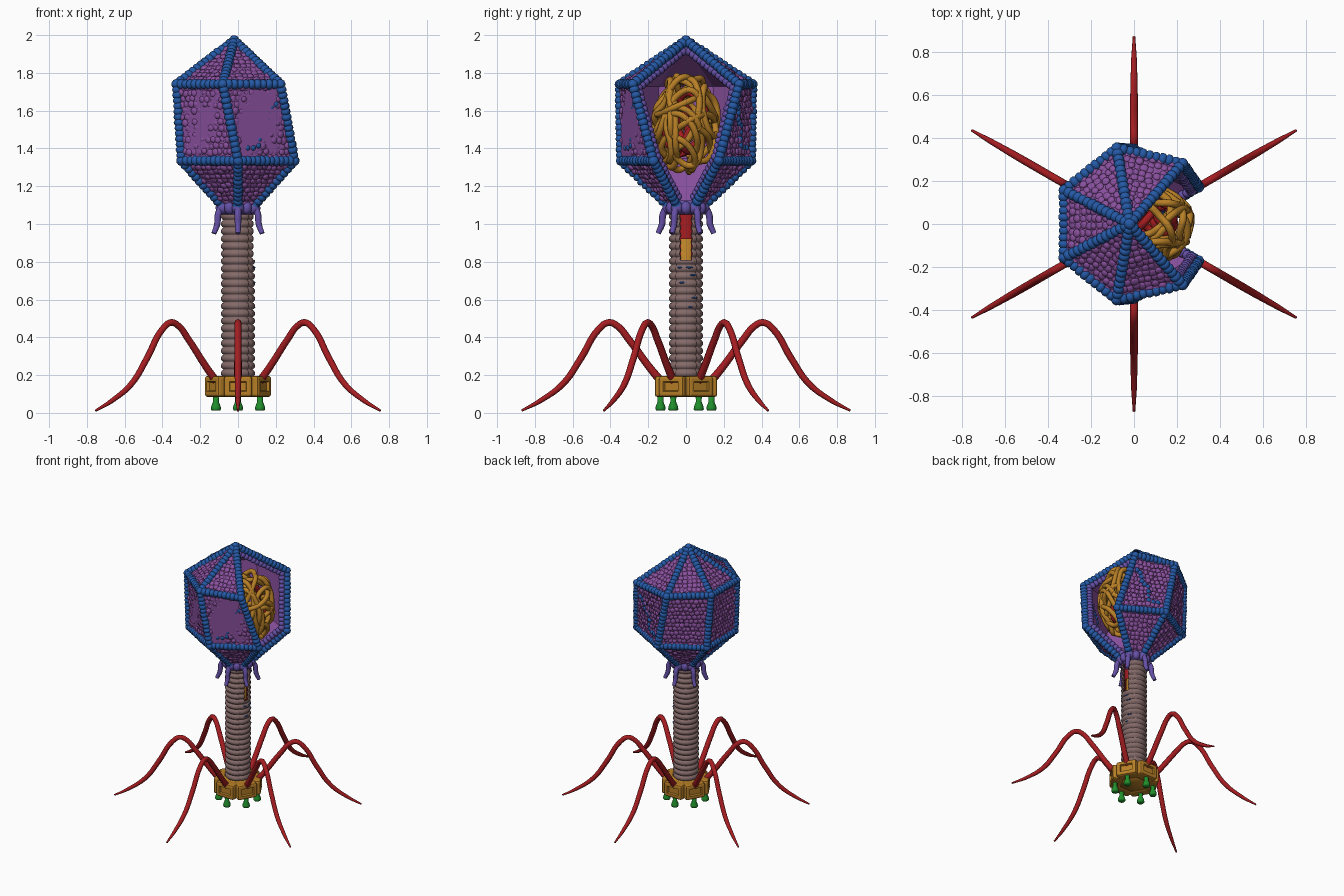
import bpy, bmesh, math, random
from mathutils import Vector, Matrix

if "Cube" in bpy.data.objects:
    bpy.data.objects.remove(bpy.data.objects["Cube"])

random.seed(4)
D = math.radians


def mat(name, *c):
    m = bpy.data.materials.new(name)
    m.diffuse_color = (*c, 1)
    m.use_nodes = True
    m.node_tree.nodes["Principled BSDF"].inputs["Base Color"].default_value = m.diffuse_color
    return m


PURPLE = mat("purple", 0.25, 0.08, 0.34)
BLUE = mat("blue", 0.018, 0.1, 0.38)
SLATE = mat("slate violet", 0.13, 0.08, 0.38)
TAUPE = mat("taupe", 0.23, 0.145, 0.14)
RED = mat("red", 0.38, 0.012, 0.015)
GOLD = mat("gold", 0.48, 0.215, 0.02)
GREEN = mat("green", 0.015, 0.28, 0.025)


def add(name, verts, faces, m, smooth=True):
    me = bpy.data.meshes.new(name)
    me.from_pydata([tuple(v) for v in verts], [], faces)
    me.materials.append(m)
    ob = bpy.data.objects.new(name, me)
    bpy.context.collection.objects.link(ob)
    me.polygons.foreach_set("use_smooth", [smooth] * len(me.polygons))
    return ob


def ico(sub):
    bm = bmesh.new()
    bmesh.ops.create_icosphere(bm, subdivisions=sub, radius=1)
    out = [v.co.copy() for v in bm.verts], [[v.index for v in f.verts] for f in bm.faces]
    bm.free()
    return out


BALL_V, BALL_F = ico(2)


def blobs(name, items, m):
    """items: (centre, axis, tangential radius, axial radius)"""
    vs, fs = [], []
    for c, axis, rt, ra in items:
        q = Vector(axis).to_track_quat('Z', 'Y').to_matrix()
        mx = q @ Matrix.Diagonal((rt, rt, ra))
        n = len(vs)
        vs += [mx @ v + Vector(c) for v in BALL_V]
        fs += [[i + n for i in f] for f in BALL_F]
    return add(name, vs, fs, m)


def tube(name, pts, radius, m, radii=None, closed=False, res=6):
    cu = bpy.data.curves.new(name, 'CURVE')
    cu.dimensions = '3D'
    cu.bevel_depth, cu.bevel_resolution, cu.resolution_u = radius, 2, res
    cu.use_fill_caps = True
    sp = cu.splines.new('BEZIER')
    sp.bezier_points.add(len(pts) - 1)
    for i, (b, p) in enumerate(zip(sp.bezier_points, pts)):
        b.co = p
        b.handle_left_type = b.handle_right_type = 'AUTO'
        b.radius = radii[i] if radii else 1
    sp.use_cyclic_u = closed
    cu.materials.append(m)
    ob = bpy.data.objects.new(name, cu)
    bpy.context.collection.objects.link(ob)
    return ob


def revolve(name, prof, m, n=48, hole=None, dip=None):
    """Lathe (r, z) points about z, leaving out faces where hole(angle, z)."""
    vs, fs = [], []
    for r, z in prof:
        for k in range(n):
            a = 2 * math.pi * k / n
            rr = r - (dip(a) if dip else 0)
            vs.append((rr * math.cos(a), rr * math.sin(a), z))
    for j in range(len(prof) - 1):
        for k in range(n):
            a = (2 * math.pi * (k + .5) / n + math.pi) % (2 * math.pi) - math.pi
            if hole and hole(a, (prof[j][1] + prof[j + 1][1]) / 2):
                continue
            k2 = (k + 1) % n
            fs.append((j * n + k, j * n + k2, (j + 1) * n + k2, (j + 1) * n + k))
    return add(name, vs, fs, m)


def polar(r, deg, z):
    return Vector((r * math.cos(D(deg)), r * math.sin(D(deg)), z))


# --- Head frame: seven-sided upper ring (one corner missing), six-sided lower ring
apex = Vector((-0.02, 0, 1.972))
upper = [polar(0.36, 360 / 7 * (i + 1), 1.74) for i in range(6)]
lower = [polar(0.345, 30 + 60 * i, 1.335) for i in range(6)]
neck = [polar(0.10, 30 + 60 * i, 1.1) for i in range(6)]

# Head wall panels
vs = upper + lower + neck + [apex]
fs = []
for i in range(5):
    fs += [(i, i + 1, 18), (6 + i, 7 + i, i + 1, i), (12 + i, 13 + i, 7 + i, 6 + i)]
wall = add("head_wall", vs, fs, PURPLE, False)
sol = wall.modifiers.new("thickness", 'SOLIDIFY')
sol.thickness, sol.offset = 0.03, -1


# Pebbled panel surface
def pebbles(bl, br, tr, tl, step=0.03):
    out = []
    nrm = (br - bl).cross((tl + tr) / 2 - bl).normalized()
    rows = int(((tl + tr) / 2 - (bl + br) / 2).length / step)
    for j in range(rows):
        v = (j + .5) / rows
        L, R = bl.lerp(tl, v), br.lerp(tr, v)
        n = int((R - L).length / step)
        for k in range(n):
            u = (k + .5 + (.25 if j % 2 else -.25)) / n
            p = L.lerp(R, u) + Vector([random.uniform(-.005, .005) for _ in range(3)])
            out.append((p, nrm, random.uniform(.016, .021), random.uniform(.007, .011)))
    return out


items = []
for i in range(5):
    items += pebbles(upper[i], upper[i + 1], apex, apex)
    items += pebbles(lower[i], lower[i + 1], upper[i + 1], upper[i])
    items += pebbles(neck[i], neck[i + 1], lower[i + 1], lower[i])
blobs("head_pebbles", items, PURPLE)

# Beaded ribs along every edge
edges = []
for i in range(6):
    edges += [(apex, upper[i]), (upper[i], lower[i]), (lower[i], neck[i])]
    if i < 5:
        edges += [(upper[i], upper[i + 1]), (lower[i], lower[i + 1])]


def beads(a, b, r, step=0.03):
    n = max(2, round((b - a).length / step))
    return [(a.lerp(b, k / n), b - a, r * random.uniform(.93, 1.07), r * .85) for k in range(n + 1)]


items = []
for a, b in edges:
    items += beads(a, b, 0.027)
# broken bead trails on the two panels beside the opening
for i, flip in ((0, True), (4, False)):
    for u, v in ((.2, .17), (.3, .17), (.4, .2), (.44, .28), (.46, .37), (.5, .46),
                 (.58, .5), (.66, .55), (.7, .63), (.76, .7), (.85, .74)):
        u = 1 - u if flip else u
        p = lower[i].lerp(lower[i + 1], u).lerp(upper[i].lerp(upper[i + 1], u), v)
        items.append((p, (p.x, p.y, 0), .019, .018))
blobs("head_ribs", items, BLUE)

# Inner lip of the opening
items = []
centre = Vector((-0.03, 0, 1.54))
for i in (0, 5):
    path = [centre.lerp(p, .9) for p in (apex, upper[i], lower[i], neck[i])]
    for a, b in zip(path, path[1:]):
        items += beads(a, b, 0.024)
blobs("opening_lip", items, SLATE)


# --- Coiled strand packed in the head
def tangle(name, count, scale, r, m):
    d, t = Vector((1, 0, 0)), Vector((0, 1, 0))
    pts, turn = [], 0.3
    for k in range(count):
        if k % 5 == 0:
            turn = random.choice((-1, 1)) * random.uniform(.15, .75)
        t = (Matrix.Rotation(turn, 3, d) @ t).normalized()
        axis = d.cross(t).normalized()
        rot = Matrix.Rotation(.42, 3, axis)
        d, t = (rot @ d).normalized(), rot @ t
        s = scale * random.uniform(.8, 1)
        pts.append((.09 + .185 * s * d.x, .175 * s * d.y, 1.535 + .275 * s * d.z))
    tube(name, pts, r, m, res=5)


tangle("coiled_strand", 170, 1, 0.0175, GOLD)
tangle("inner_strand", 60, .68, 0.018, RED)

# --- Collar with whiskers
revolve("collar_core", [(.0, 1.05), (.09, 1.05), (.1, 1.08), (.09, 1.125), (0, 1.125)], SLATE, 24)
items = [(polar(.092, 30 * k, 1.085), (0, 0, 1), .034 if k % 2 else .028, .036) for k in range(12)]
blobs("collar_beads", items, SLATE)
for k in range(6):
    a = 30 + 60 * k
    tube(f"whisker_{k + 1}", [polar(r, a, z) for r, z in
         ((.1, 1.09), (.122, 1.05), (.127, 1.0), (.148, .95))], .018, SLATE, [1.1, 1, .95, .75])

# --- Tail: ringed sheath with a window, red tube and gold core inside
prof, rings, z0, z1 = [], 22, 0.19, 1.06
h = (z1 - z0) / rings
for j in range(rings):
    for f, dr in ((0, 0), (.12, .008), (.35, .014), (.65, .014), (.88, .008)):
        prof.append((.076 + dr, z0 + (j + f) * h))
prof.append((.076, z1))
sheath = revolve("tail_sheath", prof, TAUPE, 64,
                 lambda a, z: z > .81 and abs(a) < D(22),
                 lambda a: .007 if min(abs(a - D(45)), abs(a - D(315))) < D(2) else 0)
sol = sheath.modifiers.new("thickness", 'SOLIDIFY')
sol.thickness, sol.offset = 0.008, -1
revolve("tail_tube", [(.066, z) for z in (.19, .81, .92, 1.1)], RED, 48,
        lambda a, z: .81 < z < .92 and abs(a) < D(24))
revolve("tail_core", [(0, .19), (.058, .19), (.058, 1.09), (0, 1.09)], GOLD, 32)
items = [(polar(.089, a, z), polar(1, a + 90, 0), .005, w) for a, z, w in
         ((-22, .77, .014), (12, .77, .02), (-14, .69, .016), (25, .73, .02),
          (30, .61, .018), (15, .56, .012))]
blobs("sheath_marks", items, BLUE)

# --- Base plate: hub and six framed blocks
revolve("base_hub", [(0, .09), (.13, .09), (.135, .1), (.135, .18), (.12, .195), (0, .195)], GOLD, 6)
for k in range(6):
    a = D(30 + 60 * k)
    bm = bmesh.new()
    bmesh.ops.create_cube(bm, size=1, matrix=Matrix.Translation((.125, 0, .14)) @
                          Matrix.Diagonal((.08, .15, .112, 1)))
    bmesh.ops.bevel(bm, geom=bm.edges[:], offset=.014, segments=2, affect='EDGES', profile=.5)
    face = max(bm.faces, key=lambda f: f.calc_center_median().x + f.calc_area())
    bmesh.ops.inset_region(bm, faces=[face], thickness=.022)
    bmesh.ops.inset_region(bm, faces=[face], thickness=.006, depth=-.014)
    bm.transform(Matrix.Rotation(a, 4, 'Z'))
    me = bpy.data.meshes.new("base_block")
    bm.to_mesh(me)
    bm.free()
    me.materials.append(GOLD)
    bpy.context.collection.objects.link(bpy.data.objects.new(f"base_block_{k + 1}", me))

# --- Pins and legs
for k in range(6):
    a = 30 + 60 * k
    pin = revolve(f"pin_{k + 1}", [(0, .012), (.022, .012), (.027, .02), (.025, .034), (.015, .06),
                                   (.017, .095), (0, .095)], GREEN, 16)
    pin.location = polar(.135, a, 0)
    path = [(.135, .17), (.2, .25), (.3, .385), (.37, .465), (.41, .478), (.46, .445),
            (.556, .29), (.65, .155), (.77, .065), (.87, .012)]
    tube(f"leg_{k + 1}", [polar(r, a, z) for r, z in path], .02, RED,
         [1.1, 1, .95, .9, .9, .9, .9, .85, .65, .3])
